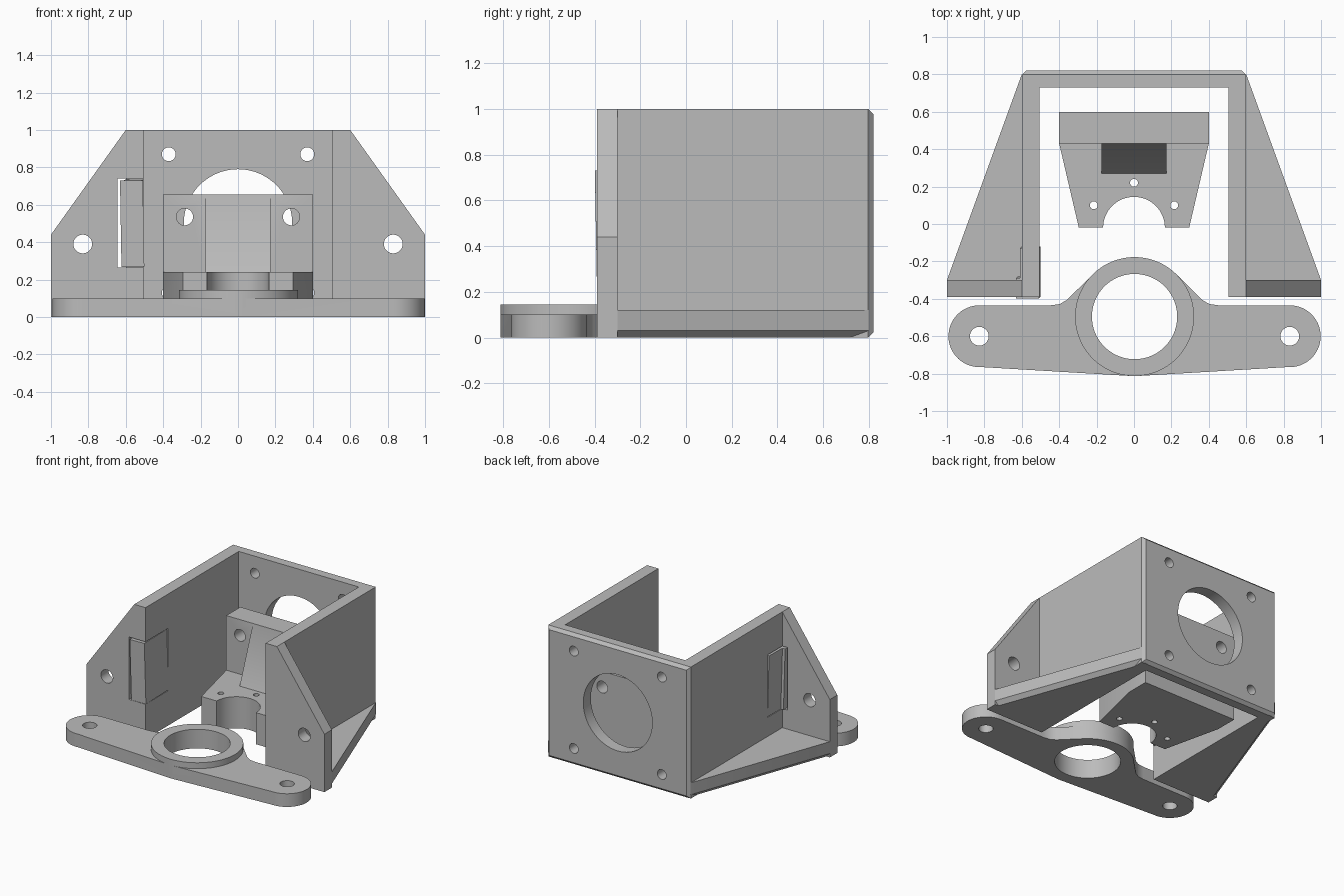
import bpy, bmesh
from math import sin, cos, radians
from mathutils import Matrix, Vector

if "Cube" in bpy.data.objects:
    bpy.data.objects.remove(bpy.data.objects["Cube"])

grey = bpy.data.materials.new("plain_grey")
grey.use_nodes = True
grey.diffuse_color = (0.5, 0.5, 0.5, 1)
grey.node_tree.nodes["Principled BSDF"].inputs["Base Color"].default_value = (0.5, 0.5, 0.5, 1)


def add_object(name, bm):
    bmesh.ops.recalc_face_normals(bm, faces=bm.faces)
    mesh = bpy.data.meshes.new(name)
    bm.to_mesh(mesh)
    bm.free()
    mesh.materials.append(grey)
    ob = bpy.data.objects.new(name, mesh)
    bpy.context.collection.objects.link(ob)
    return ob


def prism(name, outline, lo, hi, axis="z"):
    """Extrude a 2D outline along one axis."""
    place = {"x": lambda a, b, h: (h, a, b),
             "y": lambda a, b, h: (a, h, b),
             "z": lambda a, b, h: (a, b, h)}[axis]
    bm = bmesh.new()
    face = bm.faces.new([bm.verts.new(place(a, b, lo)) for a, b in outline])
    out = bmesh.ops.extrude_face_region(bm, geom=[face])
    top = [v for v in out["geom"] if isinstance(v, bmesh.types.BMVert)]
    bmesh.ops.translate(bm, verts=top, vec=Vector(place(0, 0, hi - lo)))
    return add_object(name, bm)


def arc(cx, cy, r, start, end, steps):
    angles = [radians(start + (end - start) * i / steps) for i in range(steps + 1)]
    return [(cx + r * cos(a), cy + r * sin(a)) for a in angles]


def disc(cx, cy, r, lo, hi, axis="z", steps=48):
    return prism("cutter", arc(cx, cy, r, 0, 360, steps)[:-1], lo, hi, axis)


def rect(a0, a1, b0, b1):
    return [(a0, b0), (a1, b0), (a1, b1), (a0, b1)]


def flip(points):
    return [(-a, b) for a, b in reversed(points)]


def combine(target, other, operation):
    """Apply a boolean and drop the helper."""
    other.hide_render = True
    mod = target.modifiers.new("combine", "BOOLEAN")
    mod.operation, mod.solver, mod.object = operation, "EXACT", other
    bpy.context.view_layer.objects.active = target
    bpy.ops.object.modifier_apply(modifier=mod.name)
    bpy.data.objects.remove(other)


def smooth(ob):
    bpy.ops.object.select_all(action="DESELECT")
    ob.select_set(True)
    bpy.context.view_layer.objects.active = ob
    bpy.ops.object.shade_smooth_by_angle(angle=radians(25))


def wedge(side):
    """Triangular floor gusset with a chamfered lower outer edge."""
    bm = bmesh.new()
    rings = []
    for z, inset in ((0, 0.03), (0.03, 0), (0.12, 0)):
        corners = [(0.55, 0.8), (0.6 - inset, 0.8), (1 - inset, -0.3), (1 - inset, -0.35), (0.55, -0.35)]
        rings.append([bm.verts.new((side * x, y, z)) for x, y in corners])
    bm.faces.new(rings[0])
    bm.faces.new(rings[-1])
    for low, high in zip(rings, rings[1:]):
        for i in range(5):
            j = (i + 1) % 5
            bm.faces.new((low[i], low[j], high[j], high[i]))
    return add_object("wedge", bm)


# Housing: U-shaped wall with chamfered rear edges
half = [(0.505, 0.73), (0.505, -0.39), (0.6, -0.39), (0.6, 0.82)]
housing = prism("housing", half + flip(half), 0, 1)
bm = bmesh.new()
bm.from_mesh(housing.data)
rear = [e for e in bm.edges if all(v.co.y > 0.81 for v in e.verts)]
bmesh.ops.bevel(bm, geom=rear, offset=0.022, segments=1, affect="EDGES")
bm.to_mesh(housing.data)
bm.free()

# Side gussets and front flanges
for side in (1, -1):
    combine(housing, wedge(side), "UNION")
    ear = [(side * x, z) for x, z in ((0.55, 0), (1, 0), (1, 0.44), (0.6, 1), (0.55, 1))]
    combine(housing, prism("ear", ear, -0.39, -0.3, "y"), "UNION")
    combine(housing, disc(side * 0.83, 0.39, 0.05, -0.5, -0.2, "y"), "DIFFERENCE")
    for z in (0.13, 0.87):
        combine(housing, disc(side * 0.37, z, 0.037, 0.6, 0.9, "y", 32), "DIFFERENCE")
combine(housing, disc(0, 0.5, 0.29, 0.6, 0.9, "y", 72), "DIFFERENCE")
slot = prism("slot", rect(-0.645, -0.45, 0.265, 0.74), -0.5, -0.12, "y")
combine(housing, slot, "DIFFERENCE")
smooth(housing)

# Loose L-shaped insert sitting slightly tilted in the slot
profile = [(-0.627, -0.395), (-0.505, -0.395), (-0.505, -0.125), (-0.605, -0.125),
           (-0.605, -0.285), (-0.627, -0.285)]
insert = prism("slot_insert", profile, 0.27, 0.732)
pivot = Vector((-0.56, -0.26, 0.5))
insert.data.transform(Matrix.Translation(pivot) @ Matrix.Rotation(radians(-1), 4, "Y")
                      @ Matrix.Rotation(radians(1), 4, "X") @ Matrix.Translation(-pivot))

# Clamp bar with a raised ring
right = (arc(0, -0.495, 0.318, 90, 45, 12) + [(0.36, -0.405), (0.4, -0.428), (0.45, -0.435)]
         + arc(0.83, -0.6, 0.165, 90, -93, 32) + arc(0, -0.495, 0.318, -87, -90, 1))
bar = prism("clamp_bar", right + flip(right)[1:-1], 0, 0.1)
combine(bar, disc(0, -0.495, 0.318, 0.05, 0.145, steps=96), "UNION")
combine(bar, disc(0, -0.495, 0.228, -0.1, 0.3, steps=72), "DIFFERENCE")
for side in (1, -1):
    combine(bar, disc(side * 0.83, -0.6, 0.05, -0.1, 0.3), "DIFFERENCE")
bar.data.transform(Matrix.Translation((0.003, 0, 0)))
smooth(bar)

# Inner bracket: notched base, upright and sloped rib
base = [(0.4, 0.6), (0.4, 0.43), (0.295, -0.02)] + arc(0, -0.02, 0.165, 0, 90, 16)[:-1]
notch_top = [(0, 0.145)]
bracket = prism("inner_bracket", base + notch_top + flip(base), 0, 0.24)
combine(bracket, prism("upright", rect(-0.4, 0.4, 0.43, 0.6), 0.1, 0.655), "UNION")
rib = [(0.5, 0.655), (0.43, 0.655), (0.27, 0.24), (0.27, 0.2), (0.5, 0.2)]
combine(bracket, prism("rib", rib, -0.175, 0.175, "x"), "UNION")
for x, y in ((0, 0.22), (0.215, 0.1), (-0.215, 0.1)):
    combine(bracket, disc(x, y, 0.021, -0.1, 0.35, steps=24), "DIFFERENCE")
for side in (1, -1):
    combine(bracket, disc(side * 0.285, 0.535, 0.045, 0.3, 0.7, "y", 32), "DIFFERENCE")
smooth(bracket)
